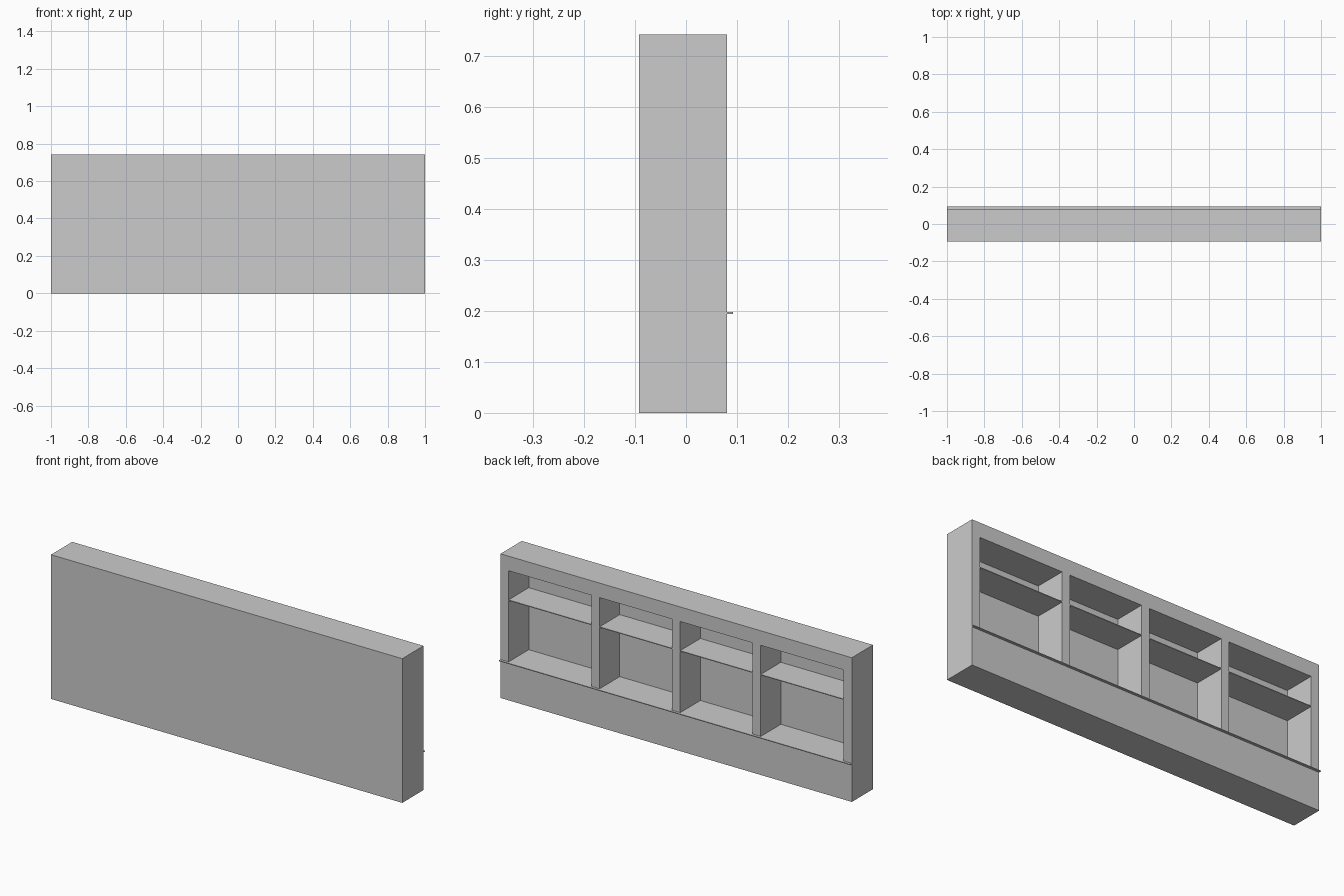
import bpy

if "Cube" in bpy.data.objects:
    bpy.data.objects.remove(bpy.data.objects["Cube"])

FRONT, BACK, LIP = -0.0925, 0.08, 0.0925   # y of front panel, frame face, ledge edge
HEIGHT = 0.742
INNER = -0.084                             # y of the inner side of the front panel
FLOOR, SHELF, CEILING = 0.198, 0.517, 0.667
THIN = 0.004
BAYS = [(-0.954, -0.481), (-0.436, -0.023), (0.023, 0.436), (0.481, 0.954)]


def box(name, x, y, z):
    """Axis-aligned box from (min, max) ranges."""
    bpy.ops.mesh.primitive_cube_add(size=1)
    ob = bpy.context.object
    ob.name = name
    ranges = (x, y, z)
    for v in ob.data.vertices:
        v.co = [r[0] if c < 0 else r[1] for c, r in zip(v.co, ranges)]
    return ob


# Solid counter body
body = box("counter_body", (-1, 1), (FRONT, BACK), (0, HEIGHT))

# Open storage bays cut into the back
for i, bay in enumerate(BAYS):
    cutter = box(f"bay_cutter_{i + 1}", bay, (INNER, BACK + 0.1), (FLOOR, CEILING))
    cutter.hide_render = True
    mod = body.modifiers.new("bay", 'BOOLEAN')
    mod.operation = 'DIFFERENCE'
    mod.solver = 'EXACT'
    mod.object = cutter
    bpy.context.view_layer.objects.active = body
    bpy.ops.object.modifier_apply(modifier=mod.name)
    bpy.data.objects.remove(cutter)

# Thin shelf in each bay
for i, bay in enumerate(BAYS):
    box(f"shelf_{i + 1}", bay, (INNER, BACK), (SHELF - THIN, SHELF))

# Narrow ledge along the bottom of the bays
box("ledge", (-1, 1), (BACK, LIP), (FLOOR - THIN, FLOOR))
